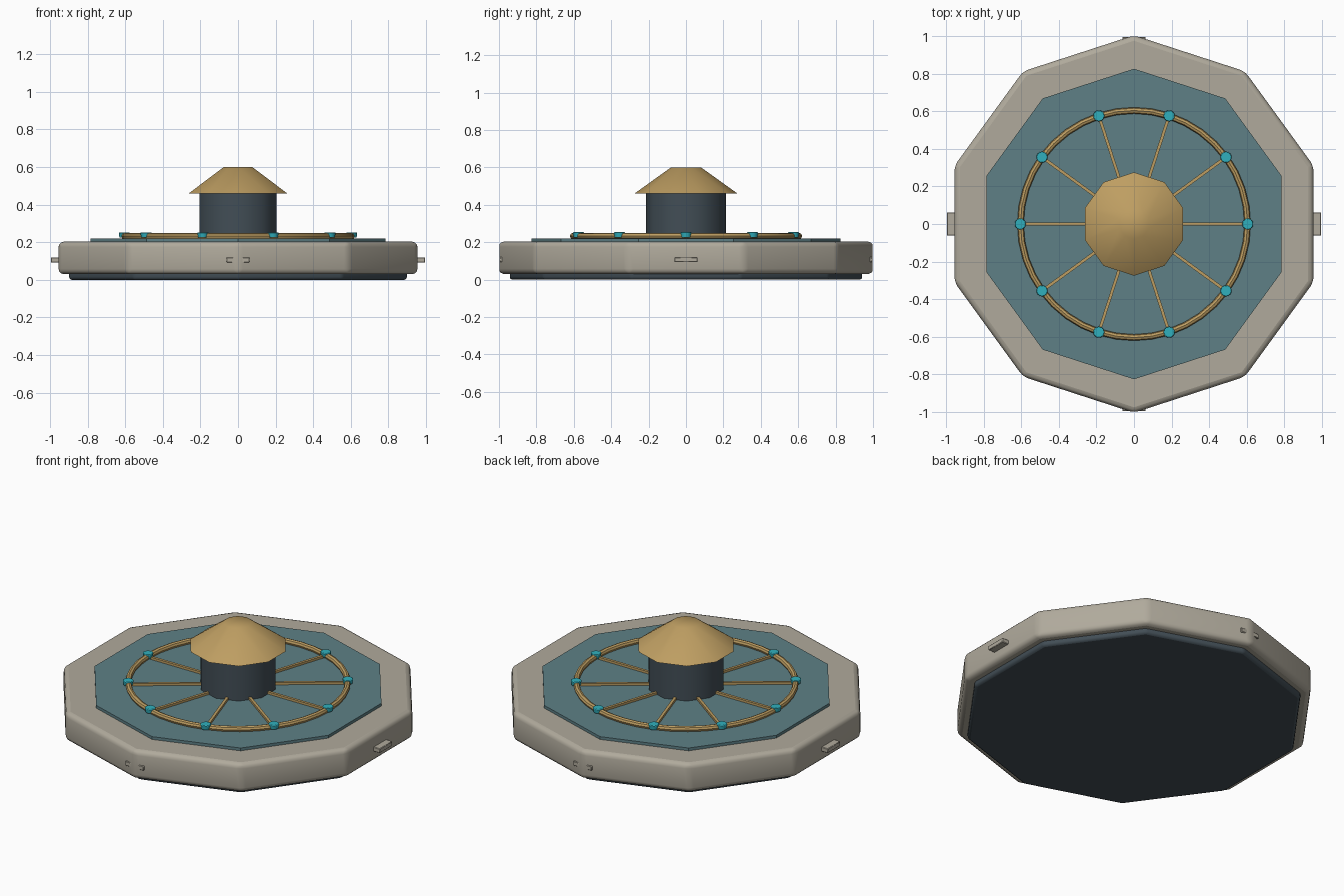
import bpy
from math import pi, sin, cos, radians

if "Cube" in bpy.data.objects:
    bpy.data.objects.remove(bpy.data.objects["Cube"])


def material(name, rgb):
    lin = [((c / 255 + 0.055) / 1.055) ** 2.4 for c in rgb]
    m = bpy.data.materials.new(name)
    m.diffuse_color = (*lin, 1)
    m.use_nodes = True
    m.node_tree.nodes["Principled BSDF"].inputs["Base Color"].default_value = m.diffuse_color
    return m


stone = material("stone", (176, 170, 156))
teal = material("teal", (94, 128, 134))
gold = material("gold", (190, 158, 98))
dark = material("dark_slate", (66, 78, 86))
cyan = material("cyan", (48, 176, 190))


def finish(name, mat, bevel=0, segments=3, smooth=True):
    o = bpy.context.object
    o.name = name
    o.data.materials.append(mat)
    if bevel:
        b = o.modifiers.new("Bevel", 'BEVEL')
        b.width, b.segments = bevel, segments
        b.limit_method = 'ANGLE'
        b.angle_limit = radians(30)
    if smooth:
        bpy.ops.object.shade_smooth_by_angle(angle=radians(40))
    return o


def prism(name, mat, r1, r2, z0, z1, sides=10, at=(0, 0), **kw):
    bpy.ops.mesh.primitive_cone_add(vertices=sides, radius1=r1, radius2=r2, depth=z1 - z0,
                                    location=(*at, (z0 + z1) / 2))
    return finish(name, mat, **kw)


def box(name, mat, size, loc, rot=0, **kw):
    bpy.ops.mesh.primitive_cube_add(size=1, location=loc, rotation=(0, 0, rot))
    bpy.context.object.scale = size
    bpy.ops.object.transform_apply(location=False, rotation=False, scale=True)
    return finish(name, mat, **kw)


# Ten-sided plinth: foot, body and inlaid top plate
prism("base_foot", dark, 0.945, 0.945, 0, 0.06, bevel=0.015, segments=2)
prism("platform_body", stone, 1.004, 1.004, 0.03, 0.203, bevel=0.028)
prism("top_plate", teal, 0.826, 0.826, 0.18, 0.22, smooth=False)

# Central hub and its roof
prism("hub", dark, 0.215, 0.215, 0.21, 0.47)
prism("hub_roof", gold, 0.275, 0.08, 0.46, 0.6)

# Ring
bpy.ops.mesh.primitive_torus_add(major_segments=40, minor_segments=8, major_radius=0.604,
                                 minor_radius=0.017, location=(0, 0, 0.233))
finish("ring", gold).data.polygons.foreach_set("use_smooth", [True] * 320)

# Spokes and beads
for i in range(10):
    a = i * pi / 5
    box(f"spoke_{i}", gold, (0.43, 0.016, 0.014), (0.39 * cos(a), 0.39 * sin(a), 0.228), a)
    prism(f"bead_{i}", cyan, 0.026, 0.03, 0.224, 0.253, 16, (0.605 * cos(a), 0.605 * sin(a)),
          bevel=0.004, segments=2)

# Connector tabs on the four sides
for i in range(4):
    a = i * pi / 2
    box(f"tab_{i}", stone, (0.1, 0.122, 0.027), (0.946 * cos(a), 0.946 * sin(a), 0.106), a,
        bevel=0.003, segments=1)
